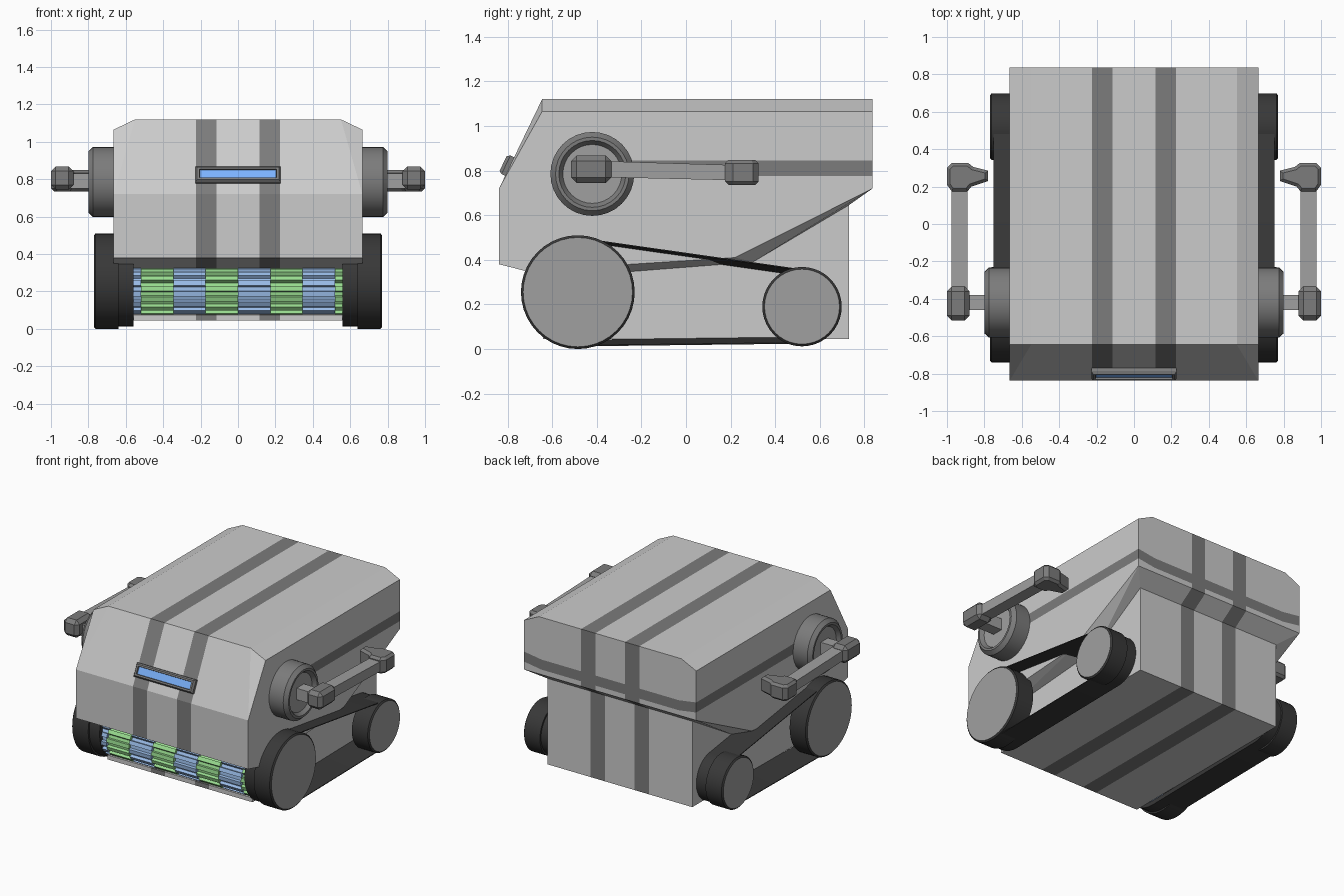
import bpy, bmesh, math
from mathutils import Vector, Matrix

if "Cube" in bpy.data.objects:
    bpy.data.objects.remove(bpy.data.objects["Cube"])


def mat(name, r, g, b):
    m = bpy.data.materials.new(name)
    m.diffuse_color = (r, g, b, 1)
    m.use_nodes = True
    m.node_tree.nodes["Principled BSDF"].inputs["Base Color"].default_value = m.diffuse_color
    return m


GREY = mat("body_grey", .62, .62, .62)
STRIPE = mat("stripe_grey", .2, .2, .2)
RUBBER = mat("rubber", .04, .04, .04)
METAL = mat("metal", .35, .35, .35)
BLUE = mat("blue", .32, .5, .8)
GREEN = mat("green", .32, .72, .28)
GLASS = mat("glass", .2, .45, 1)


def make(name, bm, mats, mirror=False, smooth=False):
    bmesh.ops.recalc_face_normals(bm, faces=bm.faces[:])
    for f in bm.faces:
        f.smooth = smooth
    me = bpy.data.meshes.new(name)
    bm.to_mesh(me)
    bm.free()
    for m in mats:
        me.materials.append(m)
    if smooth:
        me.set_sharp_from_angle(angle=math.radians(25))
    ob = bpy.data.objects.new(name, me)
    bpy.context.collection.objects.link(ob)
    if mirror:
        ob.modifiers.new("mirror", 'MIRROR')
    return ob


def prism(points, a, b, axis):
    """Extrude a 2D outline from a to b along x (points y,z) or z (points x,y)."""
    co = (lambda p, h: (h, p[0], p[1])) if axis == 'x' else (lambda p, h: (p[0], p[1], h))
    bm = bmesh.new()
    f = bm.faces.new([bm.verts.new(co(p, a)) for p in points])
    r = bmesh.ops.extrude_face_region(bm, geom=[f])
    d = Vector((b - a, 0, 0)) if axis == 'x' else Vector((0, 0, b - a))
    bmesh.ops.translate(bm, vec=d, verts=[v for v in r['geom'] if isinstance(v, bmesh.types.BMVert)])
    return bm


def box(x, y, z, bevel=0):
    bm = prism([(y[0], z[0]), (y[1], z[0]), (y[1], z[1]), (y[0], z[1])], x[0], x[1], 'x')
    if bevel:
        bmesh.ops.bevel(bm, geom=bm.edges[:], offset=bevel, segments=1, affect='EDGES')
    return bm


def rings(loops, closed=False, mat_ids=None):
    """Bridge a list of equally long closed loops."""
    bm = bmesh.new()
    vs = [[bm.verts.new(p) for p in l] for l in loops]
    n = len(vs[0])
    for i in range(len(vs) if closed else len(vs) - 1):
        a, b = vs[i], vs[(i + 1) % len(vs)]
        for j in range(n):
            f = bm.faces.new((a[j], a[(j + 1) % n], b[(j + 1) % n], b[j]))
    if not closed:
        bm.faces.new(vs[0])
        f = bm.faces.new(vs[-1])
        f.material_index = 1
    return bm


def lathe(profile, y, z, n=32):
    return rings([[(x, y + r * math.cos(k * math.tau / n), z + r * math.sin(k * math.tau / n))
                   for k in range(n)] for x, r in profile])


def cut(bm, co, no):
    bmesh.ops.bisect_plane(bm, geom=bm.verts[:] + bm.edges[:] + bm.faces[:], plane_co=co, plane_no=no)


def long_stripes(bm):
    for x in (-.225, -.115, .115, .225):
        cut(bm, (x, 0, 0), (1, 0, 0))
    for f in bm.faces:
        if .115 < abs(f.calc_center_median().x) < .225:
            f.material_index = 1


# Upper hull: convex shell with chamfered top corners and tapered underside
half = [(.55, -.645, 1.12), (.55, .837, 1.12), (.665, -.645, 1.065), (.665, .837, 1.065),
        (.665, -.838, .72), (.665, -.838, .38), (.665, .837, .72), (.665, .22, .41),
        (.665, -.72, .35), (.56, .73, .645), (.56, .3, .39), (.56, -.6, .32)]
bm = bmesh.new()
for x, y, z in half:
    bm.verts.new((x, y, z))
    bm.verts.new((-x, y, z))
bmesh.ops.convex_hull(bm, input=bm.verts[:])
bmesh.ops.dissolve_limit(bm, angle_limit=.01, verts=bm.verts[:], edges=bm.edges[:])
for z in (.775, .845):
    cut(bm, (0, 0, z), (0, 0, 1))
for x in (-.53, .53):
    cut(bm, (x, 0, 0), (1, 0, 0))
cut(bm, (0, -.4, 0), (0, 1, 0))
long_stripes(bm)
# Band along the sides and around the back
bm.normal_update()
for f in bm.faces:
    c = f.calc_center_median()
    if .775 < c.z < .845 and (abs(f.normal.x) > .9 and c.y > -.4 or abs(f.normal.y) > .95 and c.y > .8):
        f.material_index = 1
for v in bm.verts:
    if v.co.y > .83 and abs(v.co.x) < .54 and .77 < v.co.z < .85:
        v.co.z -= .02
make("upper_hull", bm, [GREY, STRIPE])

# Lower body with a scoop lip under the roller
bm = prism([(.73, .647), (.73, .045), (-.64, .045), (-.64, .075), (-.5, .09), (-.45, .36), (.3, .392)],
           -.56, .56, 'x')
long_stripes(bm)
make("lower_body", bm, [GREY, STRIPE])

# Toothed roller, alternating coloured sections
TEETH = 14
for i in range(8):
    pts = []
    for k in range(TEETH):
        for off, r in ((0, .132), (.45, .132), (.55, .112), (.95, .112)):
            a = (k + off + .5 * (i % 2)) * math.tau / TEETH
            pts.append((-.58 + r * math.cos(a), .2 + r * math.sin(a)))
    x0 = -.692 + i * .173
    make("roller_section", prism(pts, x0, x0 + .173, 'x'), [GREEN if i % 2 else BLUE])

# Wheels
FRONT, REAR = (-.485, .255, .255), (.52, .19, .178)
for name, (y, z, r) in (("front_wheel", FRONT), ("rear_wheel", REAR)):
    bm = lathe([(.64, r), (.762, r), (.77, r - .01)], y, z, 40)
    make(name, bm, [RUBBER, METAL], True, True)

# Belt around both wheels, thicker towards the body
dy, dz = REAR[0] - FRONT[0], REAR[1] - FRONT[1]
phi = math.atan2(dz, dy)
alpha = math.acos((FRONT[2] - REAR[2]) / math.hypot(dy, dz))


def belt_loop(x, t):
    out = []
    for (y, z, r), a0, a1 in ((FRONT, phi + alpha, phi + math.tau - alpha), (REAR, phi - alpha, phi + alpha)):
        for k in range(21):
            a = a0 + (a1 - a0) * k / 20
            out.append((x, y + (r - t) * math.cos(a), z + (r - t) * math.sin(a)))
    return out


bm = rings([belt_loop(.56, .012), belt_loop(.75, .012), belt_loop(.75, .017), belt_loop(.56, .042)], True)
make("belt", bm, [RUBBER], True, True)

# Shoulder hubs with a recessed disc
bm = lathe([(.64, .188), (.775, .188), (.8, .165), (.8, .15), (.775, .132)], -.42, .785)
make("shoulder_hub", bm, [STRIPE, METAL], True, True)

# Arms
make("shoulder_axle", box((.76, .9), (-.46, -.38), (.75, .83)), [METAL], True)
make("elbow_block", box((.88, 1), (-.515, -.335), (.745, .868), .025), [STRIPE], True)
bm = prism([(-.36, .77), (.2, .757), (.2, .825), (-.36, .842)], .89, .975, 'x')
make("forearm", bm, [METAL], True)
bm = prism([(.885, .325), (.86, .305), (.78, .285), (.78, .23), (.87, .2), (.89, .175), (.975, .175),
            (1, .21), (1, .3), (.975, .325)], .735, .848, 'z')
caps = [e for e in bm.edges if abs(e.verts[0].co.z - e.verts[1].co.z) < .01]
bmesh.ops.bevel(bm, geom=caps, offset=.016, segments=1, affect='EDGES')
make("hand", bm, [STRIPE], True)

# Visor on the sloped front: tapered frame with a recessed pane
tilt = Matrix.Translation((0, -.791, .818)) @ Matrix.Rotation(-math.atan2(.195, .4), 4, 'X')


def rect(w, h, d):
    return [(sx * w, -d, sz * h) for sx, sz in ((-1, -1), (1, -1), (1, 1), (-1, 1))]


bm = rings([rect(.228, .046, -.02), rect(.228, .046, .018), rect(.218, .037, .032),
            rect(.206, .026, .032), rect(.204, .024, .02)])
bm.transform(tilt)
make("visor", bm, [STRIPE, GLASS])
